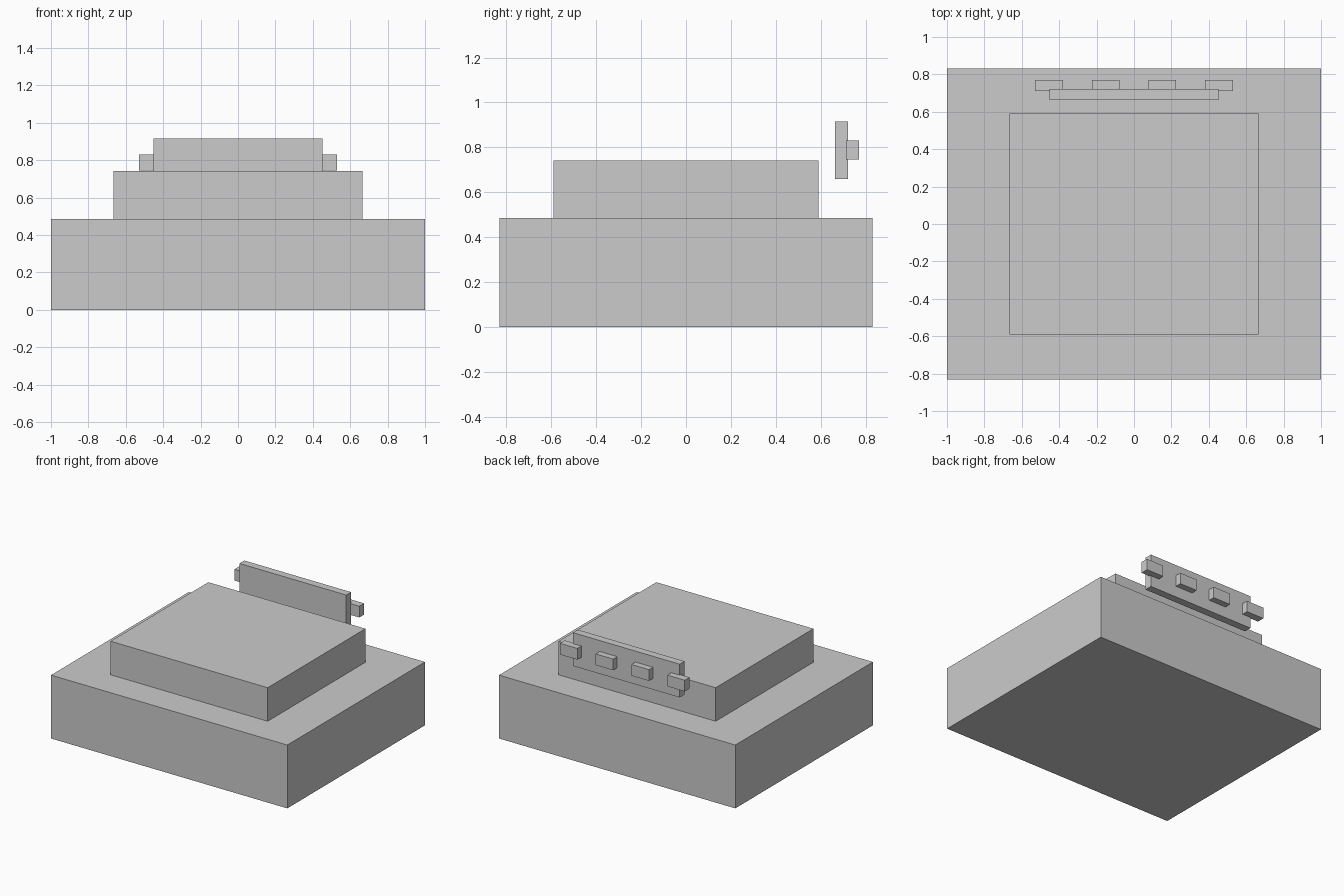
import bpy

cube = bpy.data.objects.get("Cube")
if cube:
    bpy.data.objects.remove(cube, do_unlink=True)

grey = bpy.data.materials.new("plain_grey")
grey.use_nodes = True
colour = (0.6, 0.6, 0.6, 1)
grey.diffuse_color = colour
grey.node_tree.nodes["Principled BSDF"].inputs["Base Color"].default_value = colour


def box(name, x, y, z):
    """Box spanning the given (low, high) range on each axis."""
    spans = (x, y, z)
    bpy.ops.mesh.primitive_cube_add(size=1, location=[(a + b) / 2 for a, b in spans])
    obj = bpy.context.object
    obj.name = name
    obj.scale = [b - a for a, b in spans]
    bpy.ops.object.transform_apply(location=False, rotation=False, scale=True)
    obj.data.materials.append(grey)
    return obj


# Stepped body
box("base_block", (-1, 1), (-0.832, 0.832), (0, 0.485))
box("upper_block", (-0.665, 0.665), (-0.591, 0.591), (0.485, 0.742))

# Upright panel behind the upper block
box("rear_panel", (-0.452, 0.452), (0.663, 0.722), (0.66, 0.915))

# Row of small blocks on the back of the panel
for i in range(4):
    x = (i - 1.5) * 0.303
    box(f"rear_block_{i + 1}", (x - 0.074, x + 0.074), (0.712, 0.77), (0.745, 0.831))
